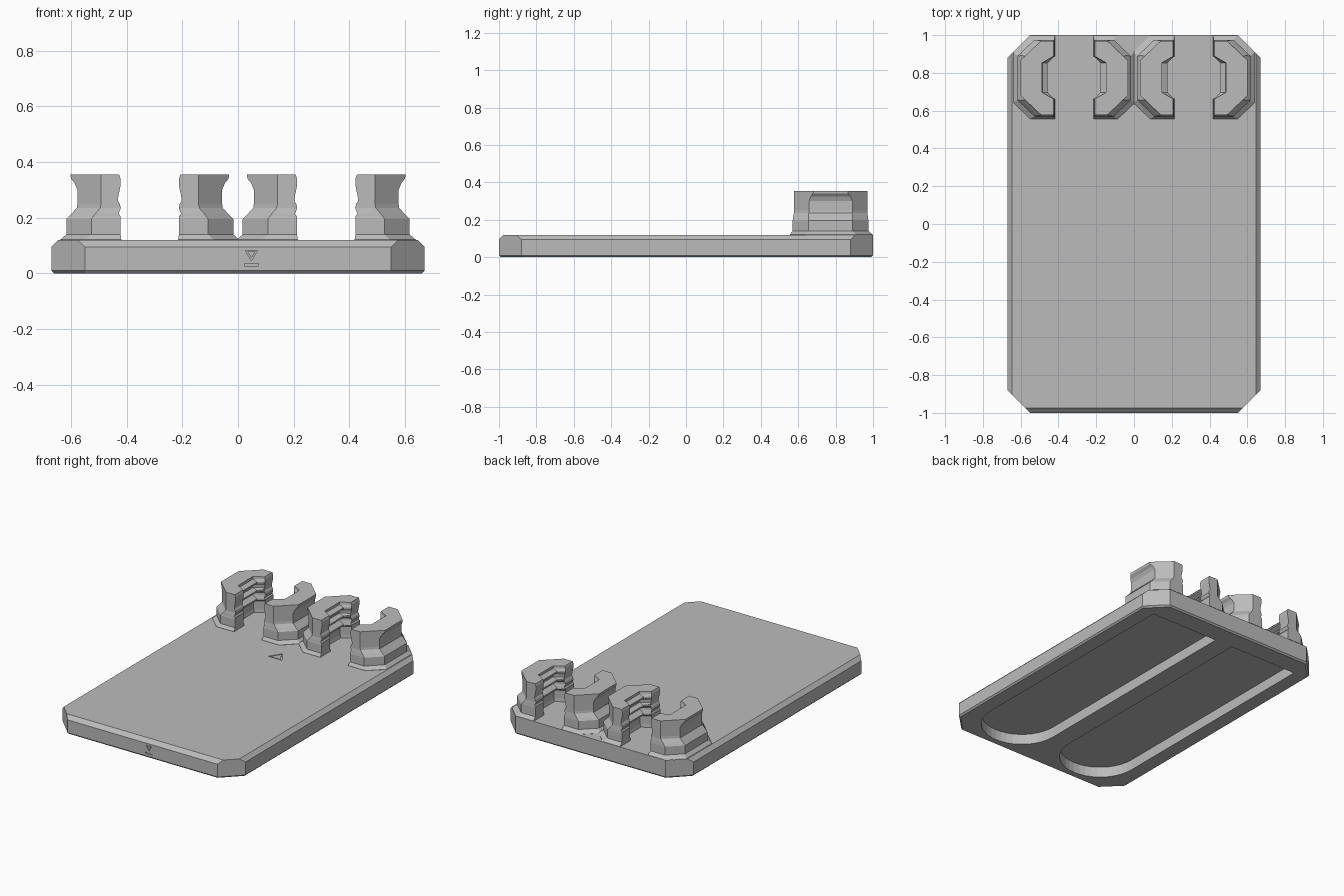
import bpy, bmesh, math
from mathutils import Vector

if "Cube" in bpy.data.objects:
    bpy.data.objects.remove(bpy.data.objects["Cube"])

grey = bpy.data.materials.new("plain_grey")
grey.diffuse_color = (0.5, 0.5, 0.5, 1)
grey.use_nodes = True
grey.node_tree.nodes["Principled BSDF"].inputs["Base Color"].default_value = grey.diffuse_color


def loft(name, rings, closed=False):
    """Skin equal-length rings of points; cap the ends, or join last ring to first."""
    bm = bmesh.new()
    rows = [[bm.verts.new(p) for p in r] for r in rings]
    n = len(rows[0])
    pairs = list(zip(rows, rows[1:] + rows[:1])) if closed else list(zip(rows, rows[1:]))
    for a, b in pairs:
        for i in range(n):
            j = (i + 1) % n
            bm.faces.new((a[i], a[j], b[j], b[i]))
    if not closed:
        bm.faces.new(rows[0][::-1])
        bm.faces.new(rows[-1])
    bmesh.ops.recalc_face_normals(bm, faces=bm.faces)
    me = bpy.data.meshes.new(name)
    bm.to_mesh(me)
    bm.free()
    ob = bpy.data.objects.new(name, me)
    bpy.context.collection.objects.link(ob)
    me.materials.append(grey)
    return ob


def cut(target, cutter):
    mod = target.modifiers.new("cut", 'BOOLEAN')
    mod.operation, mod.solver, mod.object = 'DIFFERENCE', 'EXACT', cutter
    bpy.context.view_layer.objects.active = target
    bpy.ops.object.modifier_apply(modifier=mod.name)
    bpy.data.objects.remove(cutter)


# Base plate: clipped corners, top chamfer on front and sides, small bottom chamfer
def octagon(x, y, cx, cy, back_y, back_x, z):
    half = [(cx, -y), (x, -cy), (x, cy), (back_x, back_y)]
    return [(a, b, z) for a, b in half] + [(-a, b, z) for a, b in reversed(half)]


plate = loft("base_plate", [
    octagon(.66, .99, .545, .875, .99, .545, 0),
    octagon(.67, 1, .55, .88, 1, .55, .01),
    octagon(.67, 1, .55, .88, 1, .55, .095),
    octagon(.645, .975, .575, .905, 1, .55, .12)])

# Two round-ended slots in the underside
for side in (-1, 1):
    r, c = .25, .315 * side
    outline = [(c + r, .86), (c - r, .86)]
    outline += [(c - r * math.cos(t), -.7 - r * math.sin(t))
                for t in (math.pi * i / 20 for i in range(21))]
    cut(plate, loft("slot_cutter", [[(x, y, z) for x, y in outline] for z in (-.05, .07)]))


# Engraved triangle outlines on the top and on the front edge, and a bar under the latter
def triangle_cutter(place, half_w, h, sign, inner):
    def tri(k, d):
        return [place(u * k, v * k, d) for u, v in
                ((-half_w, -sign * h / 3), (half_w, -sign * h / 3), (0, sign * h * 2 / 3))]
    return loft("triangle_cutter", [tri(1, -.006), tri(1, .02), tri(inner, .02),
                                    tri(inner, -.006)], closed=True)


cut(plate, triangle_cutter(lambda u, v, d: (u, .415 + v, .12 + d), .05, .08, 1, .75))
cut(plate, triangle_cutter(lambda u, v, d: (.048 + u, -1 - d, .07 + v), .022, .036, -1, .65))
cut(plate, loft("bar_cutter", [[(.048 + a * .025, y, .031 + b * .004) for a, b in
                                ((-1, -1), (1, -1), (1, 1), (-1, 1))] for y in (-1.02, -.994)]))

# Clip jaw levels: z, outer x, chamfer corner x, front y, back y, inner end x, inner middle x
levels = [
    (.110, .322, .230, .555, .998, .102, .160),
    (.121, .322, .230, .555, .998, .102, .160),
    (.140, .300, .210, .570, .975, .105, .165),
    (.195, .300, .210, .570, .975, .105, .165),
    (.205, .291, .203, .572, .974, .105, .140),
    (.215, .281, .195, .573, .973, .112, .140),
    (.235, .262, .178, .577, .970, .104, .170),
    (.250, .260, .175, .577, .970, .108, .170),
    (.260, .260, .175, .577, .970, .114, .140),
    (.270, .260, .175, .577, .970, .114, .140),
    (.282, .260, .175, .577, .970, .112, .170),
    (.300, .260, .175, .577, .970, .108, .170),
    (.315, .266, .175, .577, .970, .105, .140),
    (.325, .270, .175, .577, .970, .105, .140),
    (.340, .283, .175, .577, .970, .105, .168),
    (.355, .285, .175, .577, .970, .110, .170)]


def jaw_ring(center, s, lv):
    z, out, corner, y0, y1, end, mid = lv
    ch = (out - corner) * .95
    pts = [(end, y0), (corner, y0), (out, y0 + ch), (out, y1 - ch), (corner, y1), (end, y1),
           (end, .888), (mid, .853), (mid, .697), (end, .662)]
    return [(center + s * u, y, z) for u, y in pts]


# Two clips, each a pair of facing jaws with gripping ribs
for side, label in ((-1, "left"), (1, "right")):
    for s, jaw in ((-1, "left"), (1, "right")):
        loft(f"{label}_clip_{jaw}_jaw", [jaw_ring(.317 * side, s, lv) for lv in levels])
